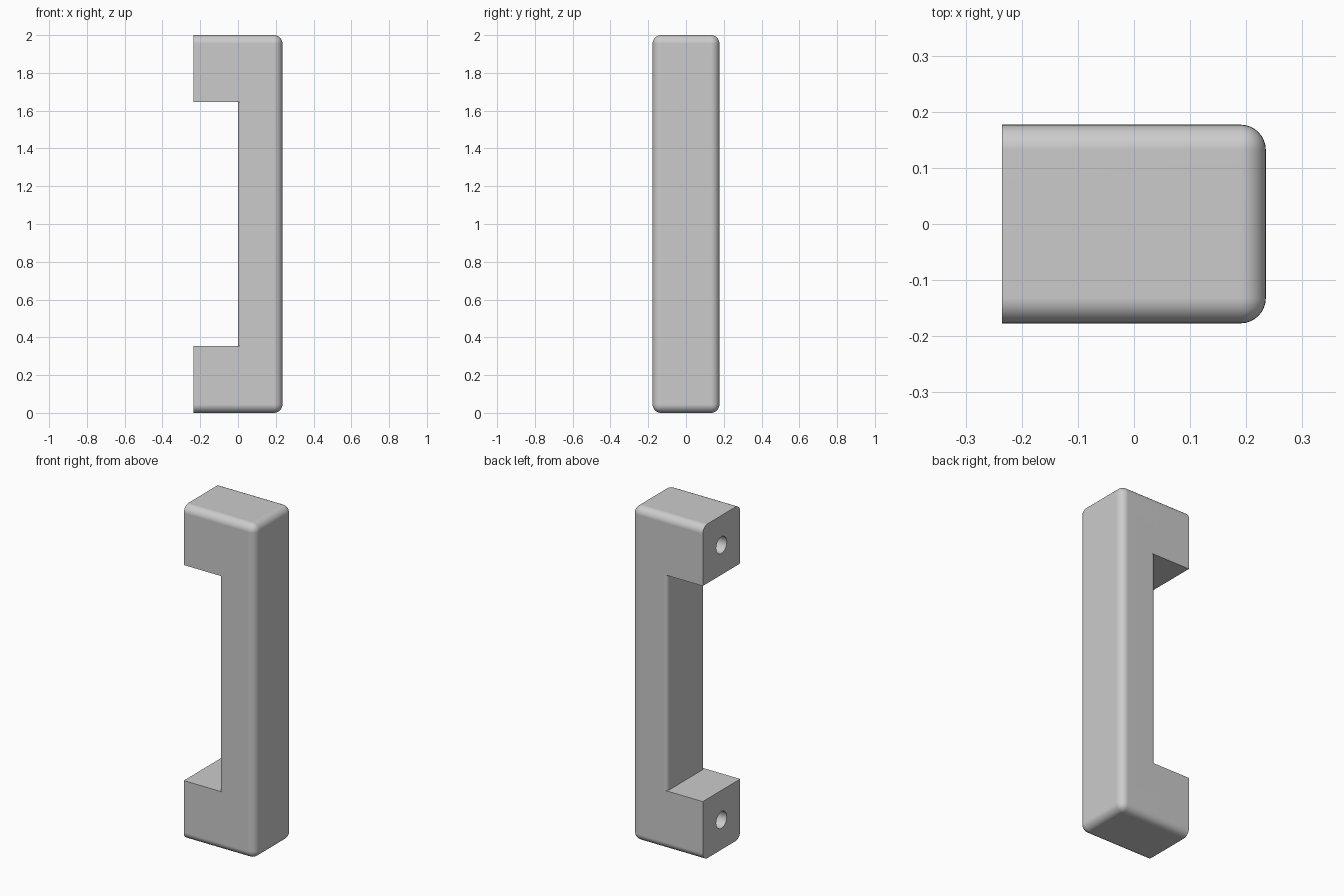
import bpy, bmesh, math
from mathutils import Matrix, Vector

cube = bpy.data.objects.get("Cube")
if cube:
    bpy.data.objects.remove(cube, do_unlink=True)

HX, HY, H = 0.235, 0.177, 2.0      # half depth, half width, height
ROUND, INNER = 0.045, 0.022        # outer and grip-side fillet radii
LEG = 0.355                        # height of each mounting leg

grey = bpy.data.materials.new("plain grey")
grey.use_nodes = True
grey.diffuse_color = (0.6, 0.6, 0.6, 1)
grey.node_tree.nodes["Principled BSDF"].inputs["Base Color"].default_value = (0.6, 0.6, 0.6, 1)


def make_object(name, bm):
    bmesh.ops.recalc_face_normals(bm, faces=bm.faces)
    mesh = bpy.data.meshes.new(name)
    bm.to_mesh(mesh)
    bm.free()
    mesh.materials.append(grey)
    obj = bpy.data.objects.new(name, mesh)
    bpy.context.collection.objects.link(obj)
    return obj


def cut(obj, cutter):
    cutter.hide_render = True
    mod = obj.modifiers.new("cut", 'BOOLEAN')
    mod.operation = 'DIFFERENCE'
    mod.solver = 'EXACT'
    mod.object = cutter
    bpy.context.view_layer.objects.active = obj
    bpy.ops.object.modifier_apply(modifier=mod.name)
    bpy.data.objects.remove(cutter, do_unlink=True)


# Solid block, rounded everywhere except around the flat mounting face
bm = bmesh.new()
bmesh.ops.create_cube(bm, size=1, matrix=Matrix.Translation((0, 0, H / 2))
                      @ Matrix.Diagonal((2 * HX, 2 * HY, H, 1)))
edges = [e for e in bm.edges if any(v.co.x > 0 for v in e.verts)]
bmesh.ops.bevel(bm, geom=edges, offset=ROUND, segments=8, profile=0.5, affect='EDGES')
handle = make_object("pull_handle", bm)

# Finger gap, whose profile leaves the inner edges of the grip rounded
arc = [math.pi / 2 * i / 6 for i in range(7)]
side = [(INNER * (1 - math.cos(a)), HY - INNER * (1 - math.sin(a))) for a in arc]
side += [(INNER, HY + 0.1), (-0.5, HY + 0.1)]
profile = side + [(x, -y) for x, y in reversed(side)]
bm = bmesh.new()
face = bm.faces.new([bm.verts.new((x, y, LEG)) for x, y in profile])
top = bmesh.ops.extrude_face_region(bm, geom=[face])["geom"]
bmesh.ops.translate(bm, verts=[v for v in top if isinstance(v, bmesh.types.BMVert)],
                    vec=Vector((0, 0, H - 2 * LEG)))
cut(handle, make_object("finger_gap_cutter", bm))

# Blind screw holes in the mounting faces
for z in (LEG / 2, H - LEG / 2):
    bm = bmesh.new()
    bmesh.ops.create_cone(bm, cap_ends=True, segments=32, radius1=0.05, radius2=0.05, depth=0.6,
                          matrix=Matrix.Translation((-HX, 0, z)) @ Matrix.Rotation(math.pi / 2, 4, 'Y'))
    cut(handle, make_object("screw_hole_cutter", bm))

# Smooth fillets, crisp corners, flat sides
bpy.ops.object.select_all(action='DESELECT')
handle.select_set(True)
bpy.context.view_layer.objects.active = handle
bpy.ops.object.shade_smooth_by_angle(angle=math.radians(30))
weighted = handle.modifiers.new("weighted normals", 'WEIGHTED_NORMAL')
weighted.keep_sharp = True
